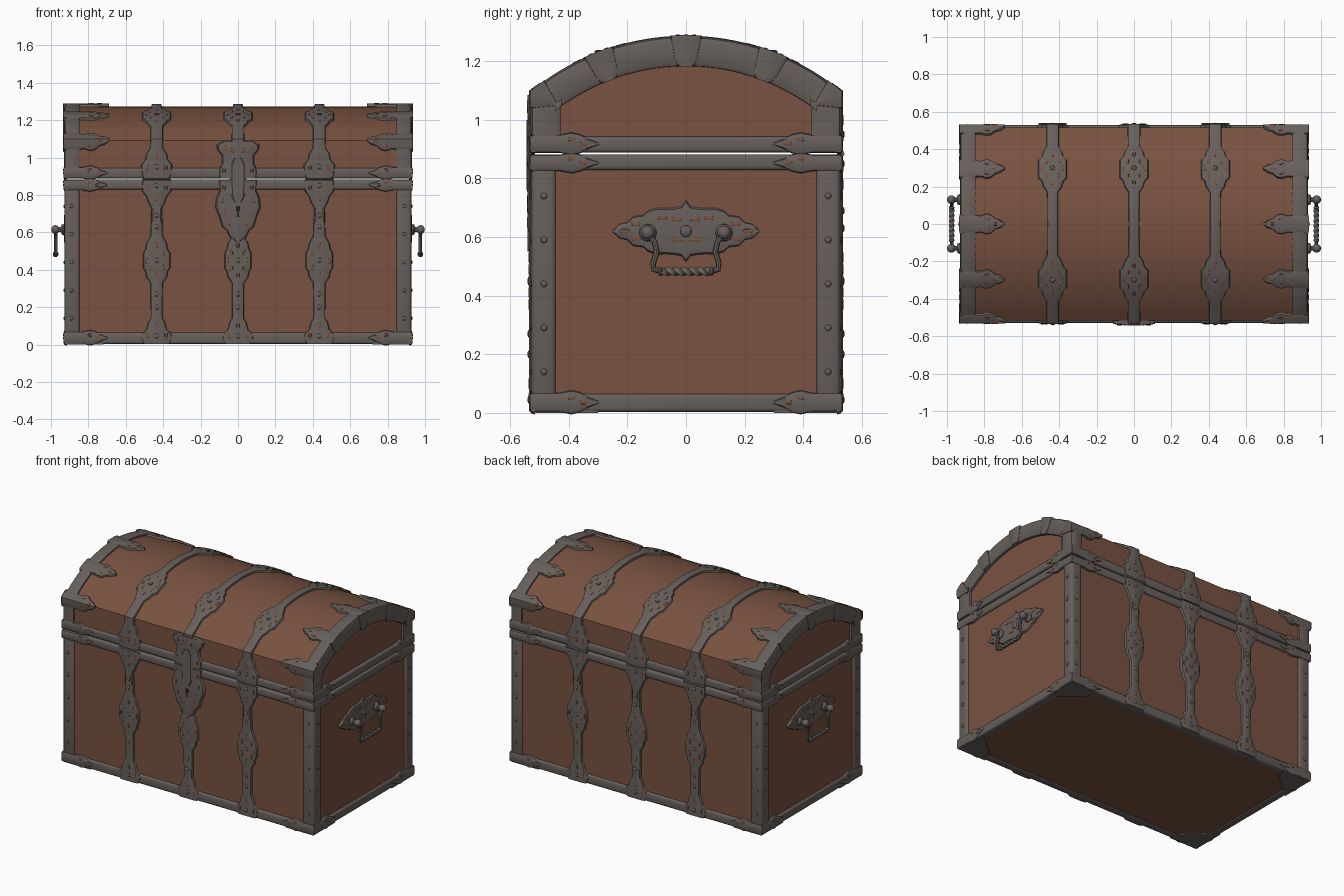
import bpy, bmesh, math
from mathutils import Vector

if "Cube" in bpy.data.objects:
    bpy.data.objects.remove(bpy.data.objects["Cube"])


def material(name, rgb):
    m = bpy.data.materials.new(name)
    m.use_nodes = True
    m.diffuse_color = (*rgb, 1)
    bsdf = m.node_tree.nodes["Principled BSDF"]
    bsdf.inputs["Base Color"].default_value = (*rgb, 1)
    bsdf.inputs["Roughness"].default_value = 0.7
    return m


WOOD = material("brown_wood", (0.19, 0.085, 0.052))
IRON = material("grey_iron", (0.135, 0.115, 0.105))
DARK = material("dark_keyhole", (0.02, 0.016, 0.014))

# Lid and wall cross-section: S is the distance along it from the crown
D, SPRING, TOP = 0.515, 1.09, 1.272
RISE = TOP - SPRING
R = (D * D + RISE * RISE) / (2 * RISE)
PHI = math.asin(D / R)
A = R * PHI


def surf(x, S, h):
    a, sign = abs(S), (1 if S >= 0 else -1)
    if abs(a - A) < 1e-4:
        y, z, ny, nz = D, SPRING, 1, math.cos(PHI) / (1 + math.sin(PHI))
    elif a < A:
        ny, nz = math.sin(a / R), math.cos(a / R)
        y, z = R * ny, TOP - R + R * nz
    else:
        y, z, ny, nz = D, SPRING - (a - A), 1, 0
    return Vector((x, sign * (y + h * ny), z + h * nz))


def wall(z):
    return A + SPRING - z


def finish(name, bm, mat):
    bmesh.ops.recalc_face_normals(bm, faces=bm.faces)
    me = bpy.data.meshes.new(name)
    bm.to_mesh(me)
    bm.free()
    me.materials.append(mat)
    ob = bpy.data.objects.new(name, me)
    bpy.context.collection.objects.link(ob)
    return ob


def loft(name, rings, mat):
    bm = bmesh.new()
    vs = [[bm.verts.new(p) for p in ring] for ring in rings]
    n = len(vs[0])
    for a, b in zip(vs, vs[1:]):
        for i in range(n):
            bm.faces.new((a[i], a[(i + 1) % n], b[(i + 1) % n], b[i]))
    bm.faces.new(vs[0])
    bm.faces.new(vs[-1])
    return finish(name, bm, mat)


def ribbon(name, fn, stations, t, mat=IRON):
    """Raised plate of varying half width, laid on the surface fn(u, v, h)."""
    st = []
    for (u0, w0), (u1, w1) in zip(stations, stations[1:]):
        k = max(1, math.ceil(abs(u1 - u0) / 0.03))
        st += [(u0 + (u1 - u0) * i / k, w0 + (w1 - w0) * i / k) for i in range(k)]
        for c in (-A, A):
            if min(u0, u1) < c < max(u0, u1):
                st.append((c, w0 + (w1 - w0) * (c - u0) / (u1 - u0)))
    st = sorted(st + [stations[-1]])
    cross = ((-1, 0), (-0.93, 0.75), (-0.7, 1), (0, 1), (0.7, 1), (0.93, 0.75), (1, 0))
    loft(name, [[fn(u, w * a, t * b) for a, b in cross] for u, w in st], mat)


def mirrored(half):
    return [(-u, w) for u, w in reversed(half) if u > 0] + half


def box(name, lo, hi, mat, bevel=0.0):
    bm = bmesh.new()
    bmesh.ops.create_cube(bm, size=1)
    for v in bm.verts:
        v.co = [l + (c + 0.5) * (g - l) for c, l, g in zip(v.co, lo, hi)]
    if bevel:
        bmesh.ops.bevel(bm, geom=bm.edges[:], offset=bevel, segments=3, profile=0.5, affect="EDGES")
    return finish(name, bm, mat)


def ball(name, c, r, scale=(1, 1, 1)):
    bm = bmesh.new()
    bmesh.ops.create_uvsphere(bm, u_segments=10, v_segments=6, radius=r)
    for v in bm.verts:
        v.co = Vector(c) + Vector(a * b for a, b in zip(v.co, scale))
    finish(name, bm, IRON)


def holes(name, fn, centres, t, size=0.017):
    for u, v in centres:
        ribbon(name, lambda a, b, h: fn(u + a, v + b, t + h),
               [(-size, 0.001), (-size / 2, 0.007), (size / 2, 0.007), (size, 0.001)], 0.002, WOOD)


# Wooden body and domed lid
box("body_wood", (-0.915, -D, 0.008), (0.915, D, 0.88), WOOD)
steps = [-wall(0.89)] + [-A + 2 * A * i / 32 for i in range(33)] + [wall(0.89)]
loft("lid_wood", [[surf(x, S, 0) for S in steps] for x in (-0.908, 0.908)], WOOD)

# Horizontal iron rails round the base, the body top and the lid bottom
for name, z0, z1 in (("base_rail", 0.003, 0.065), ("body_top_rail", 0.828, 0.882), ("lid_rail", 0.888, 0.943)):
    for s in (-1, 1):
        y = sorted((s * 0.47, s * 0.528))
        x = sorted((s * 0.87, s * 0.928))
        box(name, (-0.928, y[0], z0), (0.928, y[1], z1), IRON, 0.013)
        box(name, (x[0], -0.528, z0), (x[1], 0.528, z1), IRON, 0.013)

# Corner posts with rivets, and bottom corner plates
for sx in (-1, 1):
    for sy in (-1, 1):
        x, y = sorted((sx * 0.845, sx * 0.927)), sorted((sy * 0.443, sy * 0.527))
        box("corner_post", (x[0], y[0], 0.03), (x[1], y[1], 0.85), IRON, 0.018)
        for i in range(5):
            z = 0.14 + 0.15 * i
            ball("post_rivet", (sx * 0.927, sy * 0.485, z), 0.011, (0.6, 1, 1))
            ball("post_rivet", (sx * 0.89, sy * 0.527, z), 0.011, (1, 0.6, 1))
        tri = [(0.925, 0.525), (0.72, 0.525), (0.75, 0.45), (0.85, 0.36), (0.925, 0.3)]
        loft("bottom_corner_plate", [[(sx * a, sy * b, z) for a, b in tri] for z in (0, 0.012)], IRON)

# Arched iron rims at both lid ends, with leaf fingers and collars
rim_cross = ((0.845, -0.01), (0.848, 0.009), (0.855, 0.013), (0.912, 0.013), (0.924, 0.008),
             (0.929, -0.006), (0.929, -0.075), (0.922, -0.088), (0.89, -0.09))
arc = [-A + 0.08 + (2 * A - 0.16) * i / 24 for i in range(25)]
rim_steps = [-wall(0.9), -A] + arc + [A, wall(0.9)]
finger = [(0.69, 0.003), (0.715, 0.022), (0.74, 0.028), (0.765, 0.05), (0.79, 0.055),
          (0.82, 0.045), (0.85, 0.048), (0.932, 0.05)]
collar = [(-0.09, 0.025), (-0.08, 0.037), (-0.06, 0.045), (0.0, 0.052), (0.017, 0.052)]
for sx in (-1, 1):
    loft("lid_end_rim", [[surf(sx * x, S, h) for x, h in rim_cross] for S in rim_steps], IRON)
    for S0 in (-A, -0.3, 0, 0.3, A):
        fn = lambda u, v, h: surf(sx * u, S0 + v, h)
        ribbon("rim_finger", fn, finger, 0.017)
        holes("finger_piercing", fn, [(0.785, 0.028), (0.785, -0.028), (0.74, 0)], 0.017, 0.014)
        ribbon("rim_collar", lambda u, v, h: surf(sx * (0.92 + h), S0 + v, u), collar, 0.015)

# Leaf-shaped corner caps on the rails
for sx in (-1, 1):
    for sy in (-1, 1):
        for z, k in ((0.036, 0.036), (0.853, 0.031), (0.918, 0.034)):
            leaf = [(0.0, 0.9), (0.1, 0.9), (0.14, 1.15), (0.17, 0.95), (0.2, 0.5), (0.235, 0.08)]
            front = lambda u, v, h: Vector((sx * (0.931 - u), sy * (D + h), z + v))
            side = lambda u, v, h: Vector((sx * (0.915 + h), sy * (0.531 - u), z + v))
            for fn in (front, side):
                ribbon("rail_corner_leaf", fn, [(u, w * k) for u, w in leaf], 0.0175)
                holes("leaf_piercing", fn, [(0.14, 0.015), (0.18, 0)], 0.0175, 0.013)

# Three straps running up the front, over the lid and down the back
body_strap = [(0.004, 0.07), (0.03, 0.085), (0.055, 0.083), (0.08, 0.055), (0.12, 0.045), (0.14, 0.031),
              (0.33, 0.033), (0.36, 0.055), (0.39, 0.06), (0.41, 0.073), (0.49, 0.073), (0.51, 0.06),
              (0.54, 0.055), (0.58, 0.033), (0.73, 0.028), (0.76, 0.045), (0.79, 0.055),
              (0.82, 0.078), (0.881, 0.08)]
lid_strap = [(0, 0.028), (0.17, 0.029), (0.2, 0.05), (0.23, 0.058), (0.25, 0.078), (0.35, 0.078),
             (0.37, 0.058), (0.4, 0.05), (0.43, 0.033), (wall(1.05), 0.034), (wall(1.02), 0.055),
             (wall(0.99), 0.06), (wall(0.96), 0.084), (wall(0.91), 0.082), (wall(0.889), 0.07)]
medallion = [(a * 0.04, b * 0.035) for a in (-1, 1) for b in (-1, 1)] + [(-0.08, 0), (0.08, 0), (0, -0.055), (0, 0.055)]
T = 0.02
for x0 in (-0.435, 0, 0.435):
    over = lambda u, v, h: surf(x0 + v, u, h * 0.75 if abs(u) < A - 0.02 else h)
    ribbon("lid_strap", over, mirrored(lid_strap), T)
    for s in (-1, 1):
        up = lambda u, v, h: surf(x0 + v, s * wall(u), h)
        ribbon("body_strap", up, body_strap, T)
        holes("strap_piercing", up, [(0.45 + u, v) for u, v in medallion], T)
        holes("strap_piercing", over, [(s * 0.3 + u, v) for u, v in medallion], T)
        ends = [(z, v) for z in (0.05, 0.84, 0.945) for v in (-0.05, 0.05)]
        holes("strap_piercing", up, ends + [(0.1, 0), (0.78, 0), (1.0, 0)], T)
        for z in (0.045, 0.2, 0.27, 0.45, 0.63, 0.69, 0.85, 0.95):
            ball("strap_rivet", up(z, 0, T), 0.013, (1, 0.5, 1))
        ball("strap_boss", over(s * 0.3, 0, T), 0.014, (1, 1, 0.5))
        if s > 0 and x0:
            # Hinge barrels at the back
            loft("hinge_barrel", [[(x, 0.53 + 0.011 * math.cos(a), 0.885 + 0.011 * math.sin(a))
                                   for a in [i * math.pi / 4 for i in range(8)]]
                                  for x in (x0 - 0.075, x0 + 0.075)], IRON)

# Lock plate and hasp on the front
lock = lambda u, v, h: surf(v, -wall(u), h)
ribbon("lock_plate", lock, [(0.55, 0.01), (0.575, 0.045), (0.61, 0.06), (0.63, 0.085), (0.68, 0.1),
                            (0.73, 0.12), (0.78, 0.118), (0.82, 0.1), (0.881, 0.105)], 0.025)
ribbon("hasp_plate", lock, [(0.889, 0.1), (0.93, 0.105), (0.97, 0.085), (1.01, 0.085),
                            (1.04, 0.11), (1.065, 0.115), (1.085, 0.08)], 0.025)
ribbon("hasp_tongue", lock, [(0.76, 0.02), (0.79, 0.04), (0.86, 0.045), (0.96, 0.045), (1.0, 0.02)], 0.029)
ribbon("keyhole", lambda u, v, h: lock(u, v, h + 0.025),
       [(0.685, 0.007), (0.71, 0.005), (0.72, 0.011), (0.735, 0.011), (0.742, 0.005)], 0.002, DARK)
holes("lock_piercing", lock, [(z, s * v) for s in (-1, 1) for z, v in
      ((0.65, 0.05), (0.7, 0.07), (0.77, 0.085), (0.84, 0.075), (0.93, 0.075), (1.05, 0.07), (1.04, 0.03))], 0.025)


def rod(name, x, path, r, sides=8, twist=0.0):
    rings = []
    for i, p in enumerate(path):
        a, b = path[max(i - 1, 0)], path[min(i + 1, len(path) - 1)]
        d = Vector((0, b[0] - a[0], b[1] - a[1])).normalized()
        n = Vector((0, -d.z, d.y))
        angles = [2 * math.pi * k / sides + twist * i for k in range(sides)]
        rings.append([Vector((x, *p)) + r * (math.cos(t) * n + Vector((math.sin(t), 0, 0))) for t in angles])
    loft(name, rings, IRON)


# Side handles: pierced back plate, knobs and a twisted drop bar
plate = [(0, 0.105), (0.015, 0.085), (0.04, 0.08), (0.07, 0.078), (0.1, 0.08), (0.13, 0.07), (0.145, 0.055),
         (0.18, 0.05), (0.2, 0.03), (0.225, 0.025), (0.25, 0.003)]
for sx in (-1, 1):
    fn = lambda u, v, h: Vector((sx * (0.915 + h), u, 0.62 + v))
    ribbon("handle_plate", fn, mirrored(plate), 0.014)
    holes("handle_piercing", fn, [(s * u, v) for s in (-1, 1) for u, v in
          ((0.03, 0.04), (0.03, -0.03), (0.08, 0.045), (0.17, 0.025), (0.17, -0.025), (0.21, 0))], 0.014, 0.02)
    ball("plate_boss", (sx * 0.929, 0, 0.62), 0.02, (0.5, 1, 1))
    for s in (-1, 1):
        xs = sorted((sx * 0.91, sx * 0.975))
        box("handle_post", (xs[0], s * 0.13 - 0.013, 0.602), (xs[1], s * 0.13 + 0.013, 0.628), IRON, 0.008)
        ball("handle_collar", (sx * 0.935, s * 0.13, 0.615), 0.03, (0.5, 1, 1))
        ball("handle_knob", (sx * 0.976, s * 0.13, 0.615), 0.024)
        rod("handle_arm", sx * 0.975, [(s * y, z) for y, z in
            ((0.13, 0.61), (0.108, 0.585), (0.1, 0.55), (0.112, 0.51), (0.11, 0.49), (0.085, 0.483))], 0.01)
        ball("handle_bead", (sx * 0.975, s * 0.088, 0.484), 0.016, (1, 0.6, 1))
    rod("twisted_grip", sx * 0.975, [(-0.09 + 0.006 * i, 0.482) for i in range(31)], 0.015, 4, 0.35)

# Soft shading that keeps the edges sharp
bpy.ops.object.select_all(action="DESELECT")
for ob in bpy.context.collection.objects:
    if ob.type == "MESH":
        ob.select_set(True)
        bpy.context.view_layer.objects.active = ob
bpy.ops.object.shade_smooth_by_angle(angle=math.radians(35))
